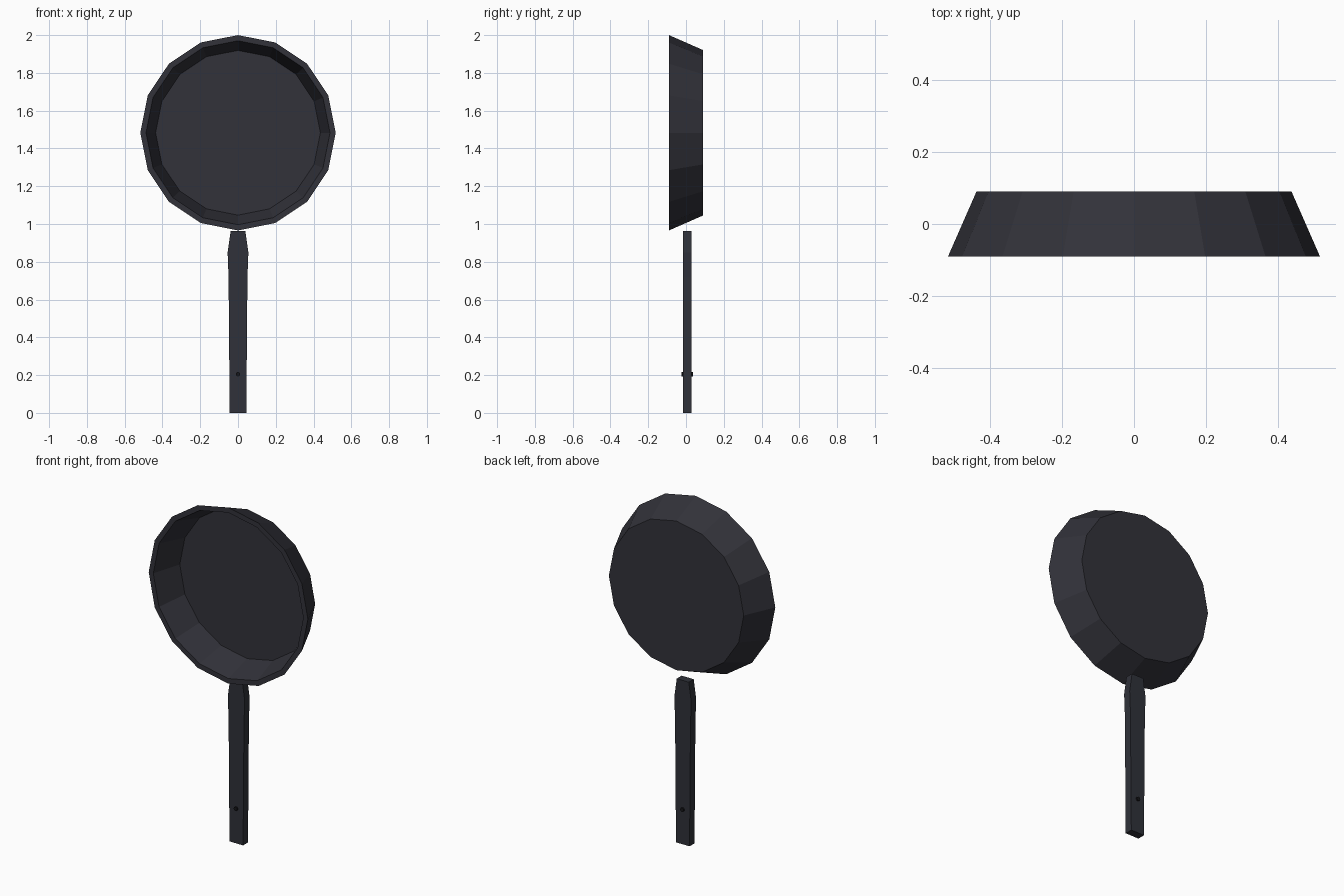
import bpy, bmesh, math
from mathutils import Matrix, Vector

if "Cube" in bpy.data.objects:
    bpy.data.objects.remove(bpy.data.objects["Cube"])


def material(name, rgb):
    m = bpy.data.materials.new(name)
    m.use_nodes = True
    m.diffuse_color = (*rgb, 1)
    m.node_tree.nodes["Principled BSDF"].inputs["Base Color"].default_value = (*rgb, 1)
    return m


iron = material("dark iron", (0.032, 0.032, 0.042))
grip = material("handle iron", (0.029, 0.031, 0.041))
black = material("black pin", (0.008, 0.008, 0.010))


def make(name, bm, mat):
    bmesh.ops.recalc_face_normals(bm, faces=bm.faces)
    mesh = bpy.data.meshes.new(name)
    bm.to_mesh(mesh)
    bm.free()
    mesh.materials.append(mat)
    obj = bpy.data.objects.new(name, mesh)
    bpy.context.collection.objects.link(obj)


def loft(bm, rings):
    """Skin a closed solid through rings of points."""
    loops = [[bm.verts.new(p) for p in ring] for ring in rings]
    for a, b in zip(loops, loops[1:]):
        for i in range(len(a)):
            j = (i + 1) % len(a)
            bm.faces.new((a[i], a[j], b[j], b[i]))
    bm.faces.new(loops[0])
    bm.faces.new(loops[-1])


# Pan: back disc, flared wall, flat rim, inner wall and cooking floor
SIDES, CENTRE = 16, 1.483


def circle(radius, y):
    turn = 2 * math.pi / SIDES
    return [Vector((radius * math.cos(i * turn), y, CENTRE + radius * math.sin(i * turn)))
            for i in range(SIDES)]


bm = bmesh.new()
loft(bm, [circle(r, y) for r, y in
          [(0.438, 0.09), (0.517, -0.09), (0.487, -0.09), (0.436, 0.083)]])
make("pan", bm, iron)

# Handle: flat bar that widens upward, then narrows at the neck
bm = bmesh.new()
loft(bm, [[(-w, -0.016, z), (w, -0.016, z), (w, 0.03, z), (-w, 0.03, z)] for w, z in
          [(0.044, 0), (0.05, 0.72), (0.055, 0.85), (0.039, 0.962)]])
make("handle", bm, grip)

# Pin through the handle
bm = bmesh.new()
bmesh.ops.create_cone(bm, cap_ends=True, segments=8, radius1=0.012, radius2=0.012, depth=0.062,
                      matrix=Matrix.Translation((0, 0.007, 0.205)) @ Matrix.Rotation(math.pi / 2, 4, 'X'))
make("handle_pin", bm, black)
